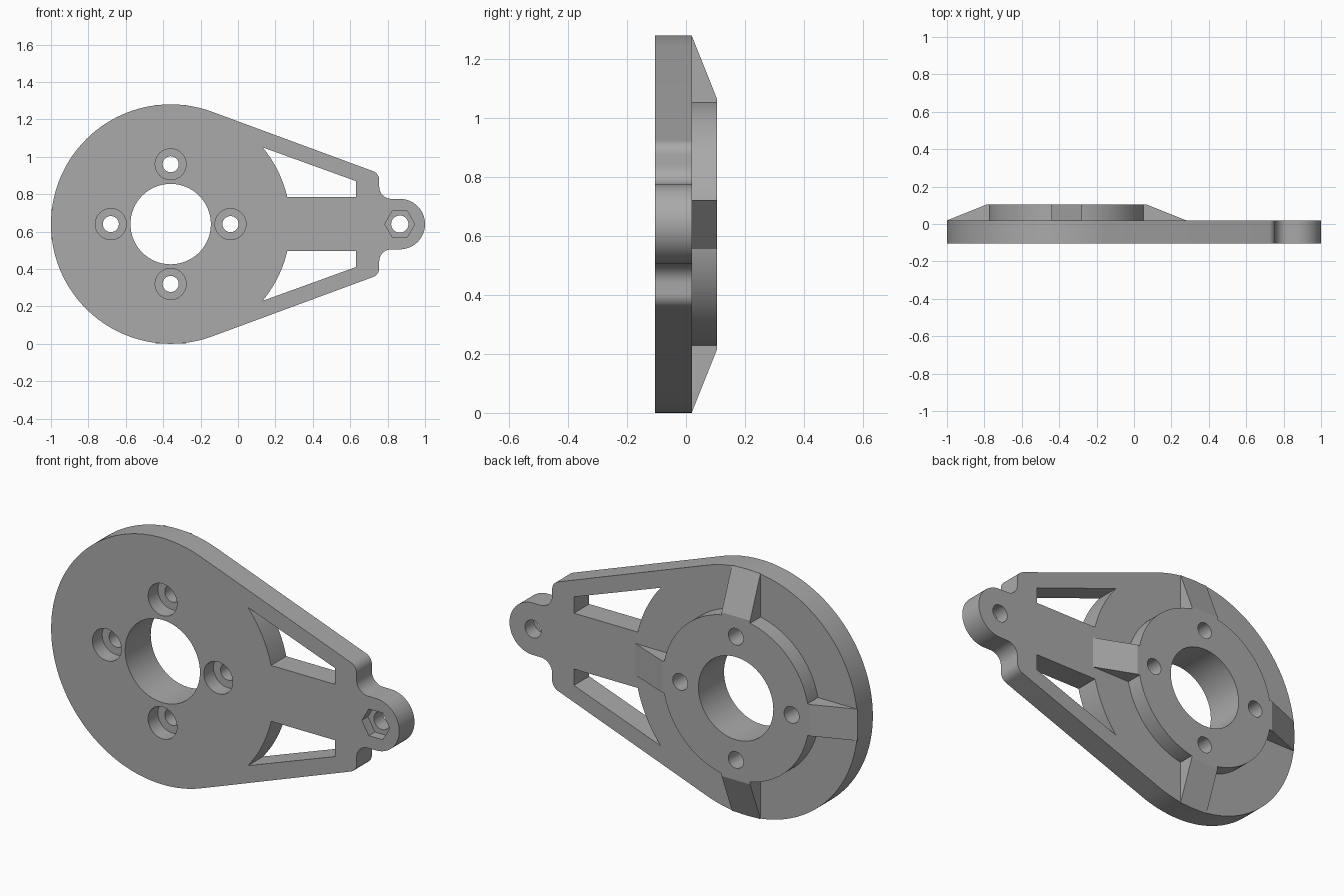
import bpy, bmesh
from math import sin, cos, radians, pi, sqrt
from mathutils import Matrix, Vector

if "Cube" in bpy.data.objects:
    bpy.data.objects.remove(bpy.data.objects["Cube"], do_unlink=True)

grey = bpy.data.materials.new("plain grey")
grey.use_nodes = True
grey.diffuse_color = (0.4, 0.4, 0.4, 1)
grey.node_tree.nodes["Principled BSDF"].inputs["Base Color"].default_value = (0.4, 0.4, 0.4, 1)

CX, MID, R = -0.36, 0.64, 0.64          # disc centre and radius
FRONT, BACK, TOP = -0.105, 0.02, 0.105  # plate front, plate back, hub face
TIP_X, TIP_R = 0.865, 0.135             # rounded lug
BOLT_R = 0.32


def arc(x, z, r, start, end, n):
    """Points along an arc, angles in degrees."""
    steps = [radians(start + (end - start) * i / n) for i in range(n + 1)]
    return [(x + r * cos(a), z + r * sin(a)) for a in steps]


def circle(x, z, r, n=64):
    return arc(x, z, r, 0, 360, n)[:-1]


def prism(name, profile, y0, y1):
    """Extrude an xz profile from y0 to y1."""
    bm = bmesh.new()
    face = bm.faces.new([bm.verts.new((x, y0, z)) for x, z in profile])
    made = bmesh.ops.extrude_face_region(bm, geom=[face])["geom"]
    verts = [v for v in made if isinstance(v, bmesh.types.BMVert)]
    bmesh.ops.translate(bm, verts=verts, vec=(0, y1 - y0, 0))
    bmesh.ops.recalc_face_normals(bm, faces=bm.faces)
    return finish(name, bm)


def finish(name, bm):
    mesh = bpy.data.meshes.new(name)
    bm.to_mesh(mesh)
    bm.free()
    mesh.materials.append(grey)
    obj = bpy.data.objects.new(name, mesh)
    bpy.context.collection.objects.link(obj)
    return obj


def activate(obj):
    bpy.ops.object.select_all(action='DESELECT')
    obj.select_set(True)
    bpy.context.view_layer.objects.active = obj


def cut(obj, profile, y0, y1):
    """Cut an extruded profile out of a part."""
    cutter = prism("cutter", profile, y0, y1)
    cutter.hide_render = True
    activate(obj)
    mod = obj.modifiers.new("cut", 'BOOLEAN')
    mod.operation, mod.solver, mod.object = 'DIFFERENCE', 'EXACT', cutter
    bpy.ops.object.modifier_apply(modifier=mod.name)
    bpy.data.objects.remove(cutter, do_unlink=True)


def smooth(obj):
    activate(obj)
    bpy.ops.object.shade_smooth_by_angle(angle=radians(30))


def mirror(points):
    return [(x, 2 * MID - z) for x, z in reversed(points)]


# Plate outline: upper half from lug to disc, then its mirror image
upper = arc(TIP_X, MID, TIP_R, 0, 90, 20)
upper += arc(0.82, MID + 0.2, 0.065, 270, 180, 10)
upper += arc(0.705, MID + 0.236, 0.05, 0, 70, 8)
upper += arc(CX, MID, R, 70, 180, 56)
plate = prism("plate", upper + mirror(upper)[1:-1], FRONT, BACK)

# Two windows beside the central spoke
window = arc(CX, MID, R, 13.1, 39.9, 14) + [(0.63, MID + 0.23), (0.63, MID + 0.145)]
for shape in (window, mirror(window)):
    cut(plate, shape, -0.3, 0.3)

# Raised hub on the back
hub = prism("hub", circle(CX, MID, 0.42, 96), BACK, TOP)

# Centre bore and bolt holes through plate and hub
bolts = [(CX + BOLT_R * cos(k * pi / 2), MID + BOLT_R * sin(k * pi / 2)) for k in range(4)]
for part in (plate, hub):
    cut(part, circle(CX, MID, 0.215), -0.3, 0.3)
    for x, z in bolts:
        cut(part, circle(x, z, 0.043, 32), -0.3, 0.3)

# Counterbores, hexagonal nut pocket and lug hole
for x, z in bolts:
    cut(plate, circle(x, z, 0.083, 40), -0.3, FRONT + 0.08)
cut(plate, circle(TIP_X, MID, 0.046, 32), -0.3, 0.3)
cut(plate, circle(TIP_X, MID, 0.08, 6), -0.3, FRONT + 0.05)

smooth(plate)
smooth(hub)

# Sloping ribs from the hub face down to the rim
for k, name in enumerate(("left", "top", "right", "bottom")):
    bm = bmesh.new()
    side = [(0.405, BACK), (R - 0.002, BACK), (0.425, TOP), (0.405, TOP)]
    ends = [[bm.verts.new((r, y, w)) for r, y in side] for w in (-0.082, 0.082)]
    bm.faces.new(ends[0])
    bm.faces.new(ends[1])
    for i in range(4):
        j = (i + 1) % 4
        bm.faces.new((ends[0][i], ends[0][j], ends[1][j], ends[1][i]))
    turn = Matrix.Translation((CX, 0, MID)) @ Matrix.Rotation(-k * pi / 2, 4, 'Y')
    bmesh.ops.transform(bm, matrix=turn, verts=bm.verts)
    bmesh.ops.recalc_face_normals(bm, faces=bm.faces)
    finish(name + "_rib", bm)
